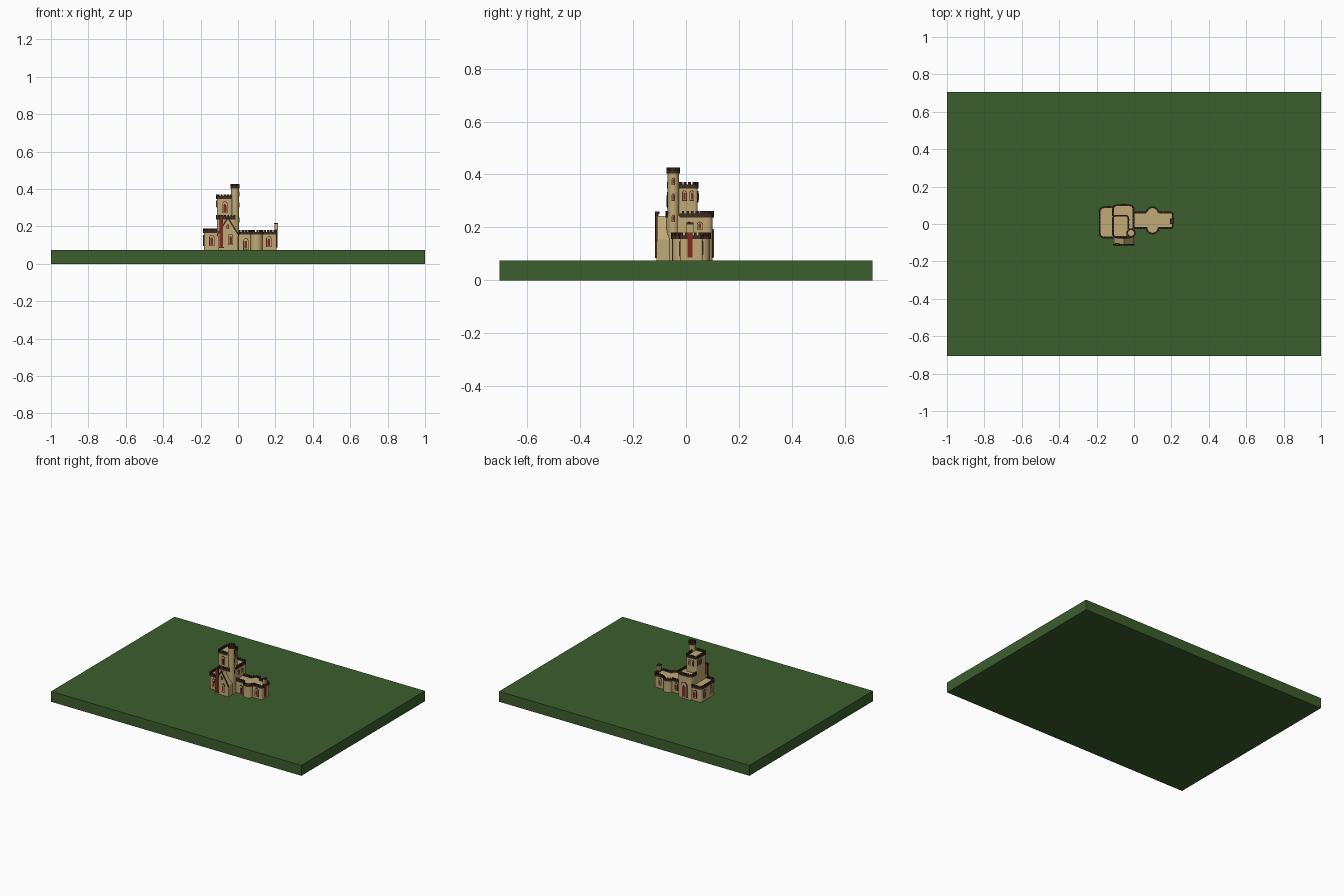
import bpy, bmesh, math
from mathutils import Vector

if "Cube" in bpy.data.objects:
    bpy.data.objects.remove(bpy.data.objects["Cube"])


def material(name, rgb):
    m = bpy.data.materials.new(name)
    m.diffuse_color = (*rgb, 1)
    m.use_nodes = True
    m.node_tree.nodes["Principled BSDF"].inputs["Base Color"].default_value = m.diffuse_color
    return m


GRASS = material("grass green", (0.044, 0.112, 0.026))
STONE = material("tan stone", (0.53, 0.40, 0.185))
DARK = material("dark brown trim", (0.05, 0.025, 0.017))
RED = material("banner red", (0.223, 0.021, 0.015))
G = 0.075  # ground height


def finish(name, bm, mat, smooth=False):
    bmesh.ops.recalc_face_normals(bm, faces=bm.faces)
    me = bpy.data.meshes.new(name)
    bm.to_mesh(me)
    bm.free()
    ob = bpy.data.objects.new(name, me)
    bpy.context.collection.objects.link(ob)
    me.materials.append(mat)
    if smooth:
        bpy.ops.object.select_all(action='DESELECT')
        ob.select_set(True)
        bpy.context.view_layer.objects.active = ob
        bpy.ops.object.shade_smooth_by_angle(angle=math.radians(35))
    return ob


def prism(bm, pts, offset):
    """Extrude a closed polygon of 3D points along an offset."""
    a = [bm.verts.new(p) for p in pts]
    b = [bm.verts.new(Vector(p) + Vector(offset)) for p in pts]
    bm.faces.new(a)
    bm.faces.new(b[::-1])
    n = len(a)
    for i in range(n):
        j = (i + 1) % n
        bm.faces.new((a[i], a[j], b[j], b[i]))


def box(name, x0, x1, y0, y1, z0, z1, mat):
    bm = bmesh.new()
    prism(bm, [(x0, y0, z0), (x1, y0, z0), (x1, y1, z0), (x0, y1, z0)], (0, 0, z1 - z0))
    return finish(name, bm, mat)


def rounded(x0, x1, y0, y1, r, seg=5):
    pts = []
    corners = [(x1 - r, y1 - r), (x0 + r, y1 - r), (x0 + r, y0 + r), (x1 - r, y0 + r)]
    for k, (cx, cy) in enumerate(corners):
        for i in range(seg + 1):
            a = math.pi / 2 * (k + i / seg)
            pts.append(Vector((cx + r * math.cos(a), cy + r * math.sin(a))))
    return pts


def resample(pts, step):
    """Even points around a closed outline, an even number of them."""
    segs = [(pts[i], pts[(i + 1) % len(pts)]) for i in range(len(pts))]
    total = sum((b - a).length for a, b in segs)
    n = 2 * round(total / step / 2)
    out, pos, k = [], 0.0, 0
    for i in range(n):
        t = total * i / n
        while t > pos + (segs[k][1] - segs[k][0]).length:
            pos += (segs[k][1] - segs[k][0]).length
            k += 1
        a, b = segs[k]
        out.append(a.lerp(b, (t - pos) / max((b - a).length, 1e-9)))
    return out


def block(name, rect, r, top, hidden=()):
    """Rounded stone block with a dark crenellated parapet, skipped inside hidden rects."""
    bm = bmesh.new()
    prism(bm, [(p.x, p.y, G) for p in rounded(*rect, r)], (0, 0, top - 0.016 - G))
    finish(name + "_walls", bm, STONE, True)
    bm = bmesh.new()
    ps = resample(rounded(*rect, r), 0.0085)
    n = len(ps)
    nor = [Vector((ps[(i + 1) % n] - ps[i - 1]).yx) for i in range(n)]
    nor = [Vector((v.x, -v.y)).normalized() for v in nor]
    for i in range(n):
        j = (i + 1) % n
        mid = (ps[i] + ps[j]) / 2
        if any(h[0] < mid.x < h[1] and h[2] < mid.y < h[3] for h in hidden):
            continue
        q = [ps[i] + nor[i] * 0.004, ps[j] + nor[j] * 0.004,
             ps[j] - nor[j] * 0.005, ps[i] - nor[i] * 0.005]
        z0 = top - 0.024
        prism(bm, [(p.x, p.y, z0) for p in q], (0, 0, (top if i % 2 else top - 0.010) - z0))
    finish(name + "_battlements", bm, DARK)


def arch(name, u, z, w, h, wall, direction, mat, depth):
    """Pointed-round arch plate on a wall facing -y, +y, -x or +x."""
    s = h - w / 2
    prof = [(-w / 2, 0), (w / 2, 0)]
    prof += [(w / 2 * math.cos(math.pi * i / 8), s + w / 2 * math.sin(math.pi * i / 8))
             for i in range(9)]
    axis, sign = direction[1], 1 if direction[0] == '+' else -1
    bm = bmesh.new()
    if axis == 'y':
        prism(bm, [(u + a, wall - sign * 0.001, z + b) for a, b in prof], (0, sign * depth, 0))
    else:
        prism(bm, [(wall - sign * 0.001, u + a, z + b) for a, b in prof], (sign * depth, 0, 0))
    finish(name, bm, mat)


def window(u, z, w, h, wall, d):
    arch("window_frame", u, z, w, h, wall, d, DARK, 0.004)
    arch("window_surround", u, z + 0.003, w - 0.006, h - 0.006, wall, d, STONE, 0.005)
    arch("window_pane", u, z + 0.006, (w - 0.006) * 0.6, (h - 0.006) * 0.75, wall, d, RED, 0.006)


# Lawn slab
box("lawn", -1, 1, -0.705, 0.705, 0, G, GRASS)

# Castle masses: rect = x0, x1, y0, y1
west = (-0.183, -0.08, -0.073, 0.09)
keep = (-0.113, -0.002, -0.073, 0.101)
tower = (-0.113, -0.03, -0.068, 0.044)
wing = (-0.03, 0.207, -0.022, 0.062)
bay = (0.066, 0.132, -0.052, 0.09)
stair = (-0.037, 0.005, -0.069, -0.027)
block("west_block", west, 0.022, 0.19, [keep])
block("keep", keep, 0.022, 0.262, [tower, stair])
block("tower", tower, 0.012, 0.372, [stair])
block("stair_turret", stair, 0.0209, 0.427)
block("east_wing", wing, 0.006, 0.18, [keep, bay])
block("wing_bay", bay, 0.032, 0.18, [wing])

# Gabled porch with dark verges
bm = bmesh.new()
prism(bm, [(-0.107, -0.111, G), (0, -0.111, G), (0, -0.111, 0.155),
           (-0.054, -0.111, 0.243), (-0.107, -0.111, 0.155)], (0, 0.06, 0))
finish("gabled_porch", bm, STONE)
for s in (-1, 1):
    bm = bmesh.new()
    e = -0.054 + s * 0.057
    prism(bm, [(-0.054, -0.116, 0.253), (e, -0.116, 0.16), (e, -0.116, 0.147),
               (-0.054, -0.116, 0.239)], (0, 0.008, 0))
    finish("gable_verge", bm, DARK)

# Tall red banner on the porch and on the wing end
box("porch_banner", -0.099, -0.079, -0.117, -0.103, 0.09, 0.25, RED)
box("porch_banner_cap", -0.101, -0.077, -0.118, -0.101, 0.25, 0.26, DARK)
box("porch_banner_foot", -0.102, -0.076, -0.118, -0.103, 0.084, 0.09, DARK)
box("wing_banner", 0.2, 0.212, 0.005, 0.025, 0.087, 0.18, RED)
box("wing_banner_cap", 0.195, 0.214, 0.002, 0.028, 0.18, 0.212, STONE)
box("wing_banner_top", 0.193, 0.215, 0.001, 0.029, 0.212, 0.218, DARK)

# Front windows
for u, z, w, h, wall in [(-0.14, 0.095, 0.028, 0.06, -0.073), (-0.04, 0.1, 0.028, 0.06, -0.111),
                         (0.042, G, 0.028, 0.062, -0.022), (0.165, 0.09, 0.028, 0.058, -0.022),
                         (-0.07, 0.272, 0.03, 0.062, -0.068), (-0.054, 0.185, 0.014, 0.026, -0.111)]:
    window(u, z, w, h, wall, '-y')
# Back windows
for u, z, w, h, wall in [(-0.057, 0.085, 0.05, 0.11, 0.101), (-0.135, 0.095, 0.028, 0.06, 0.09),
                         (0.035, 0.095, 0.028, 0.055, 0.062), (0.165, 0.095, 0.028, 0.055, 0.062),
                         (-0.085, 0.295, 0.018, 0.042, 0.044), (-0.058, 0.295, 0.018, 0.042, 0.044)]:
    window(u, z, w, h, wall, '+y')
# Side windows
for u in (-0.006, 0.022):
    window(u, 0.3, 0.018, 0.04, -0.03, '+x')
    window(u, 0.3, 0.018, 0.04, -0.113, '-x')
for u in (0.012, 0.052):
    window(u, 0.19, 0.022, 0.032, -0.002, '+x')
for u in (-0.03, 0.045):
    window(u, 0.095, 0.028, 0.06, -0.183, '-x')
# Turret arrow slits
for z in (0.22, 0.3, 0.36):
    window(-0.048, z, 0.012, 0.028, 0.004, '+x')
